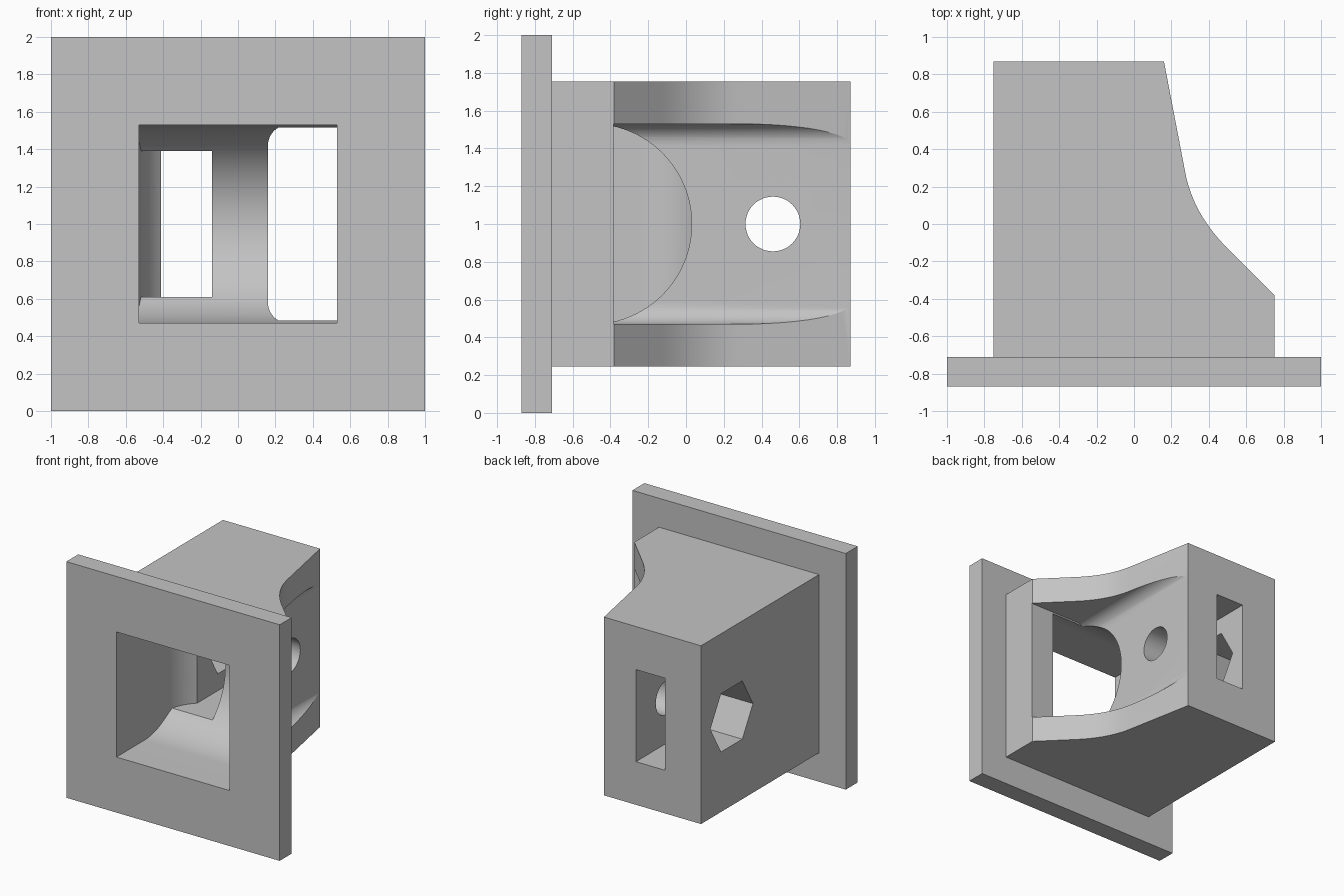
import bpy, bmesh
from math import sin, cos, pi, radians
from mathutils import Vector

if "Cube" in bpy.data.objects:
    bpy.data.objects.remove(bpy.data.objects["Cube"])

grey = bpy.data.materials.new("plain grey")
grey.use_nodes = True
grey.diffuse_color = (0.55, 0.55, 0.55, 1)
grey.node_tree.nodes["Principled BSDF"].inputs["Base Color"].default_value = grey.diffuse_color


def prism(name, profile, axis, lo, hi):
    """Extrude a 2D profile along an axis: x takes (y, z), y takes (x, z), z takes (x, y)."""
    place = {"x": lambda a, b: (lo, a, b), "y": lambda a, b: (a, lo, b), "z": lambda a, b: (a, b, lo)}[axis]
    shift = Vector([(hi - lo) * (axis == k) for k in "xyz"])
    bm = bmesh.new()
    base = bm.faces.new([bm.verts.new(place(*p)) for p in profile])
    ext = bmesh.ops.extrude_face_region(bm, geom=[base])["geom"]
    bmesh.ops.translate(bm, vec=shift, verts=[e for e in ext if isinstance(e, bmesh.types.BMVert)])
    bmesh.ops.recalc_face_normals(bm, faces=bm.faces)
    mesh = bpy.data.meshes.new(name)
    bm.to_mesh(mesh)
    bm.free()
    mesh.materials.append(grey)
    obj = bpy.data.objects.new(name, mesh)
    bpy.context.collection.objects.link(obj)
    return obj


def combine(target, tool, operation):
    """Apply an exact boolean and discard the tool."""
    mod = target.modifiers.new(operation, 'BOOLEAN')
    mod.operation, mod.object, mod.solver = operation, tool, 'EXACT'
    bpy.context.view_layer.objects.active = target
    bpy.ops.object.modifier_apply(modifier=mod.name)
    bpy.data.objects.remove(tool)


def rect(a0, b0, a1, b1):
    return [(a0, b0), (a1, b0), (a1, b1), (a0, b1)]


def arc(a, b, r, start, end, n):
    angles = [radians(start + (end - start) * i / n) for i in range(n + 1)]
    return [(a + r * cos(t), b + r * sin(t)) for t in angles]


# Body with a concave flank, joined to the square mounting plate
p0, p1, p2 = Vector((0.275, 0.27)), Vector((0.318, 0.052)), Vector((0.5, -0.13))
steps = [i / 20 for i in range(21)]
flank = [tuple(p0 * (1 - t) ** 2 + p1 * 2 * t * (1 - t) + p2 * t * t) for t in steps]
outline = [(-0.75, -0.8), (-0.75, 0.87), (0.16, 0.87)] + flank + [(0.75, -0.38), (0.75, -0.8)]
bracket = prism("bracket", outline, "z", 0.245, 1.755)
combine(bracket, prism("mounting_plate", rect(-1, 0, 1, 2), "y", -0.87, -0.71), 'UNION')

# Square tunnel with a rounded end and a curved left wall
left_wall = arc(-0.14, -0.238, 0.39, 180, 134.2, 14)
tunnel = prism("tunnel_cutter", [(-1, 0.47)] + arc(-0.5, 1, 0.53, -90, 90, 48) + [(-1, 1.53)],
               "x", -0.7, 0.53)
limits = [(-0.53, -1.1)] + left_wall + [(left_wall[-1][0], 0.2), (0.7, 0.2), (0.7, -1.1)]
combine(tunnel, prism("tunnel_limits", limits, "z", 0.2, 1.8), 'INTERSECT')
combine(bracket, tunnel, 'DIFFERENCE')

# Slot from the tunnel through the back
slot = [(-0.53, -0.4)] + left_wall + [(left_wall[-1][0], 1), (-0.14, 1), (-0.14, -0.4)]
combine(bracket, prism("slot_cutter", slot, "z", 0.61, 1.39), 'DIFFERENCE')

# Side recess with rounded inner corners
recess = ([(1, 0.47)] + arc(0.27, 0.58, 0.11, 270, 180, 12)
          + arc(0.27, 1.42, 0.11, 180, 90, 12) + [(1, 1.53)])
combine(bracket, prism("recess_cutter", recess, "y", -0.385, 1), 'DIFFERENCE')

# Round bolt hole on one side, hexagonal nut hole on the other
bolt = arc(0.46, 1, 0.145, 0, 352.5, 47)
nut = arc(0.46, 1, 0.285, 0, 300, 5)
combine(bracket, prism("bolt_cutter", bolt, "x", -0.3, 0.4), 'DIFFERENCE')
combine(bracket, prism("nut_cutter", nut, "x", -1, -0.3), 'DIFFERENCE')

bpy.ops.object.select_all(action='DESELECT')
bracket.select_set(True)
bpy.context.view_layer.objects.active = bracket
bpy.ops.object.shade_smooth_by_angle(angle=radians(20))
